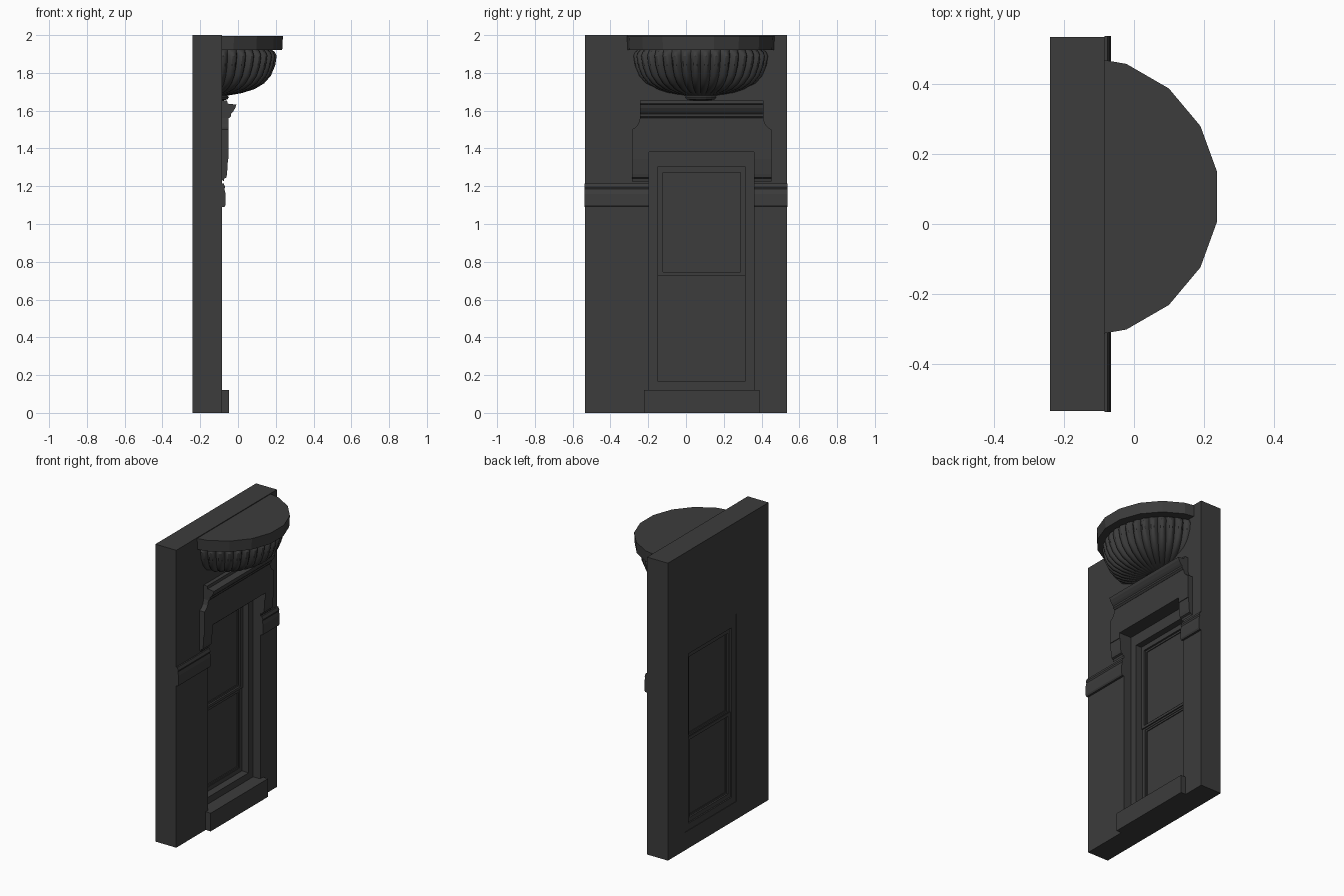
import bpy, bmesh, math

if "Cube" in bpy.data.objects:
    bpy.data.objects.remove(bpy.data.objects["Cube"])

WALL = -0.085      # x of the wall face
BACK = -0.24       # x of the wall back
CY = 0.083         # y of the window axis

stone = bpy.data.materials.new("dark_stone")
stone.diffuse_color = (0.045, 0.045, 0.045, 1)
stone.use_nodes = True
stone.node_tree.nodes["Principled BSDF"].inputs["Base Color"].default_value = stone.diffuse_color


def finish(bm, name):
    bmesh.ops.recalc_face_normals(bm, faces=bm.faces)
    mesh = bpy.data.meshes.new(name)
    bm.to_mesh(mesh)
    bm.free()
    mesh.materials.append(stone)
    obj = bpy.data.objects.new(name, mesh)
    bpy.context.collection.objects.link(obj)
    return obj


def prism(name, points, offset):
    """Extrude a closed outline of 3D points along an offset."""
    bm = bmesh.new()
    face = bm.faces.new([bm.verts.new(p) for p in points])
    geom = bmesh.ops.extrude_face_region(bm, geom=[face])["geom"]
    verts = [g for g in geom if isinstance(g, bmesh.types.BMVert)]
    bmesh.ops.translate(bm, verts=verts, vec=offset)
    if not any(len(e.link_faces) == 1 for e in bm.edges):
        return finish(bm, name)
    bm.faces.new([v for v in face.verts])
    return finish(bm, name)


def moulding(name, profile, y0, y1):
    """Run an (x, z) profile along y."""
    return prism(name, [(x, y0, z) for x, z in profile], (0, y1 - y0, 0))


def box(name, x0, x1, y0, y1, z0, z1):
    return moulding(name, [(x0, z0), (x1, z0), (x1, z1), (x0, z1)], y0, y1)


def ring(name, outer, inner, x0, x1):
    """Rectangular frame; outer and inner are (y0, y1, z0, z1)."""
    bm = bmesh.new()
    loops = []
    for (a, b, c, d) in (outer, inner):
        for x in (x0, x1):
            loops.append([bm.verts.new((x, y, z))
                          for y, z in ((a, c), (b, c), (b, d), (a, d))])
    ob, of, ib, inf = loops
    for p, q in ((ob, of), (of, inf), (inf, ib), (ib, ob)):
        for i in range(4):
            j = (i + 1) % 4
            bm.faces.new((p[i], p[j], q[j], q[i]))
    return finish(bm, name)


def half_lathe(name, profile, steps, start, radius_scale=None):
    """Revolve (r, z) points about the bowl axis and trim at the wall face."""
    bm = bmesh.new()
    rows = []
    for k, (r, z) in enumerate(profile):
        row = []
        for i in range(steps):
            a = start + 2 * math.pi * i / steps
            s = radius_scale(k, i) if radius_scale else 1
            row.append(bm.verts.new((-0.16 + r * s * math.cos(a),
                                     CY - 0.005 + r * s * math.sin(a), z)))
        rows.append(row)
    for p, q in zip(rows, rows[1:]):
        for i in range(steps):
            j = (i + 1) % steps
            bm.faces.new((p[i], p[j], q[j], q[i]))
    bm.faces.new(rows[0])
    bm.faces.new(rows[-1])
    bmesh.ops.bisect_plane(bm, geom=bm.verts[:] + bm.edges[:] + bm.faces[:],
                           plane_co=(WALL, 0, 0), plane_no=(-1, 0, 0),
                           clear_outer=True)
    return finish(bm, name)


# Wall with window opening
HOLE = (CY - 0.278, CY + 0.278, 0.12, 1.38)
INNER = (CY - 0.23, CY + 0.23, 0.165, 1.305)
ring("wall", (-0.535, 0.535, 0, 2), HOLE, BACK, WALL)

# Recessed window frame, inner bead, sashes and glass
ring("window_frame", HOLE, INNER, BACK + 0.003, -0.14)
P0, P1 = CY - 0.206, CY + 0.206
ring("upper_sash", (INNER[0], INNER[1], 0.728, INNER[3]),
     (P0, P1, 0.745, 1.273), -0.225, -0.182)
ring("lower_sash", (INNER[0], INNER[1], INNER[2], 0.738),
     (P0, P1, 0.194, 0.716), -0.228, -0.19)
for nm, z0, z1 in (("upper", 0.745, 1.273), ("lower", 0.194, 0.716)):
    ring(nm + "_glazing_bead", (P0, P1, z0, z1),
         (P0 + 0.012, P1 - 0.012, z0 + 0.012, z1 - 0.012), -0.217, -0.194)
box("glass", -0.213, -0.2, P0 - 0.01, P1 + 0.01, 0.18, 1.29)

# Sill block
box("sill", WALL - 0.01, -0.048, CY - 0.305, CY + 0.305, 0, 0.122)

# Belt course either side of the window
belt = [(WALL, 1.09), (-0.072, 1.09), (-0.066, 1.1), (-0.066, 1.16),
        (-0.072, 1.185), (-0.068, 1.195), (-0.076, 1.215), (WALL, 1.215)]
moulding("belt_left", belt, -0.537, HOLE[0])
moulding("belt_right", belt, HOLE[1], 0.537)

# Hood: shouldered panel, corbelled ears and cornice
half = [(0.278, 1.38), (0.278, 1.345), (0.37, 1.345), (0.37, 1.5),
        (0.352, 1.51), (0.335, 1.53), (0.326, 1.562)]
outline = half + [(-y, z) for y, z in reversed(half)]
prism("hood_panel", [(WALL, CY + y, z) for y, z in outline], (0.036, 0, 0))
ear = [(WALL, 1.235), (-0.076, 1.225), (-0.073, 1.24), (-0.062, 1.245),
       (-0.058, 1.265), (-0.053, 1.345), (WALL, 1.345)]
for nm, y in (("left", CY - 0.37), ("right", CY + 0.278)):
    moulding("hood_ear_" + nm, ear, y, y + 0.092)
moulding("hood_cornice",
         [(WALL, 1.56), (-0.048, 1.56), (-0.038, 1.57), (-0.038, 1.582),
          (-0.026, 1.595), (-0.014, 1.615), (-0.009, 1.632), (-0.055, 1.637),
          (-0.058, 1.655), (WALL, 1.655)], CY - 0.326, CY + 0.326)

# Half-round shelf
half_lathe("shelf", [(0.4, 1.92), (0.404, 1.995)], 18, math.pi / 18)

# Fluted bowl: rounded lobes that fade toward the base
FLUTES, SUB = 40, 6
lobe_depth = [0.0, 0.05, 0.07, 0.075, 0.075, 0.075, 0.075, 0.07, 0.06, 0.0]


def lobes(k, i):
    t = abs(math.sin(math.pi * i / SUB))
    return 1 - lobe_depth[k] * (1 - t) ** 1.3


bowl = half_lathe("fluted_bowl",
                  [(0.335, 1.925), (0.355, 1.912), (0.366, 1.89), (0.358, 1.84),
                   (0.335, 1.785), (0.3, 1.745), (0.25, 1.715), (0.185, 1.694),
                   (0.12, 1.682), (0.08, 1.678)], FLUTES * SUB, 0, lobes)
half_lathe("bowl_button", [(0.085, 1.655), (0.105, 1.66), (0.112, 1.672),
                           (0.095, 1.69)], 24, 0)

# Smooth only the curved bowl
bpy.ops.object.select_all(action='DESELECT')
bowl.select_set(True)
bpy.context.view_layer.objects.active = bowl
bpy.ops.object.shade_smooth_by_angle(angle=math.radians(30))
